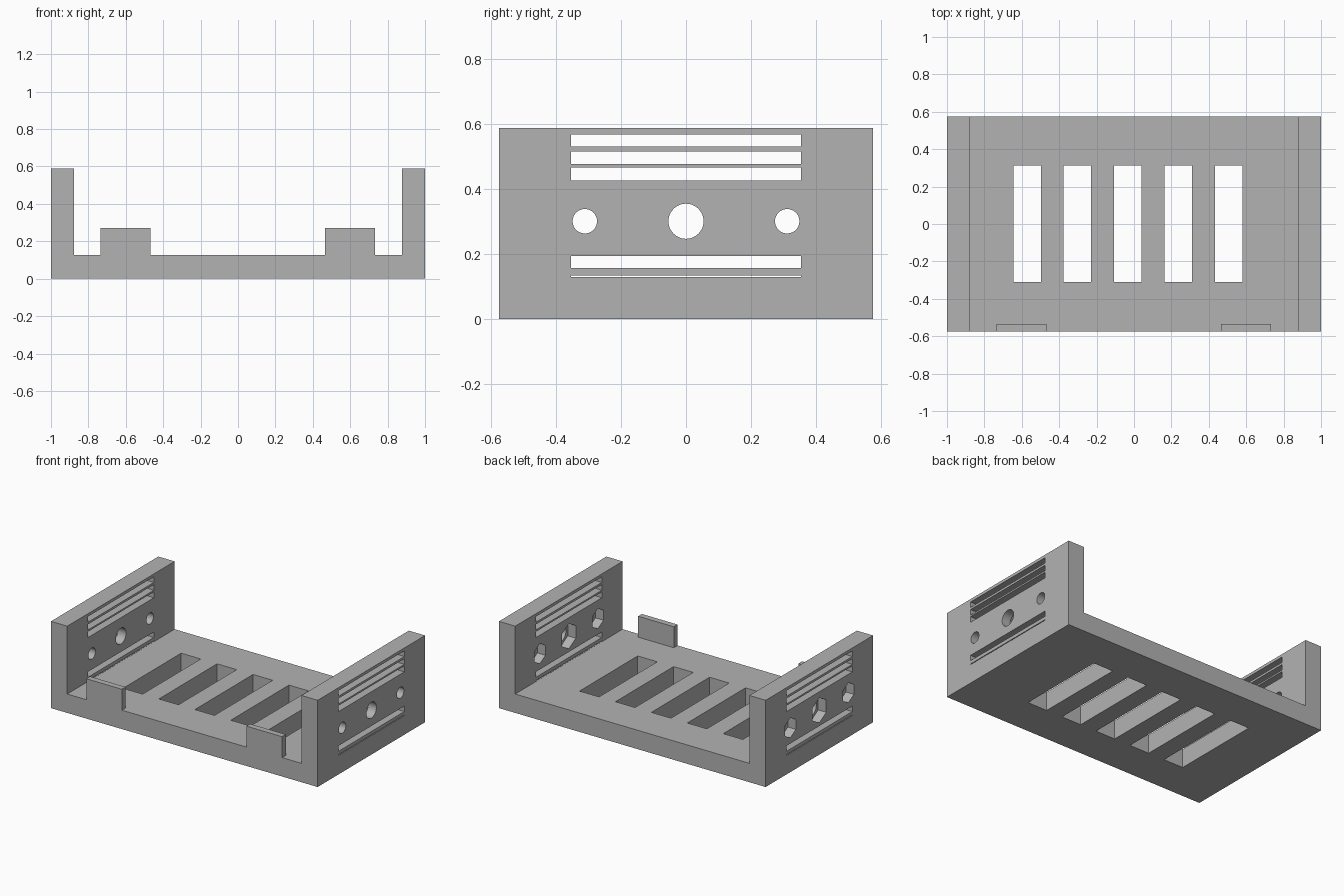
import bpy, bmesh
from math import pi
from mathutils import Matrix, Vector

cube = bpy.data.objects.get("Cube")
if cube:
    bpy.data.objects.remove(cube, do_unlink=True)

grey = bpy.data.materials.new("plain grey")
grey.use_nodes = True
colour = (0.45, 0.45, 0.45, 1)
grey.diffuse_color = colour
grey.node_tree.nodes["Principled BSDF"].inputs["Base Color"].default_value = colour

HALF_Y, FLOOR, TOP, INNER = 0.575, 0.128, 0.588, 0.878
WALL = 1 - INNER


def finish(bm, name):
    bmesh.ops.recalc_face_normals(bm, faces=bm.faces)
    mesh = bpy.data.meshes.new(name)
    bm.to_mesh(mesh)
    bm.free()
    mesh.materials.append(grey)
    obj = bpy.data.objects.new(name, mesh)
    bpy.context.collection.objects.link(obj)
    return obj


def box(name, low, high):
    low, high = Vector(low), Vector(high)
    bm = bmesh.new()
    bmesh.ops.create_cube(bm, size=1, matrix=Matrix.Translation((low + high) / 2)
                          @ Matrix.Diagonal((high - low).to_4d()))
    return finish(bm, name)


def rod(name, x0, x1, y, z, radius, sides, spin=0):
    """Prism lying along x."""
    bm = bmesh.new()
    place = (Matrix.Translation(((x0 + x1) / 2, y, z))
             @ Matrix.Rotation(spin, 4, 'X') @ Matrix.Rotation(pi / 2, 4, 'Y'))
    bmesh.ops.create_cone(bm, cap_ends=True, segments=sides, radius1=radius,
                          radius2=radius, depth=x1 - x0, matrix=place)
    # put one corner straight up for the nut pockets
    if sides == 6:
        top = max(v.co.z for v in bm.verts) - z
        if top < radius * 0.95:
            bmesh.ops.rotate(bm, verts=bm.verts, cent=(0, y, z),
                             matrix=Matrix.Rotation(pi / 6, 3, 'X'))
    return finish(bm, name)


# U-shaped tray: one profile drawn along y
profile = [(-1, 0), (1, 0), (1, TOP), (INNER, TOP), (INNER, FLOOR),
           (-INNER, FLOOR), (-INNER, TOP), (-1, TOP)]
bm = bmesh.new()
end = bm.faces.new([bm.verts.new((x, -HALF_Y, z)) for x, z in profile])
grown = bmesh.ops.extrude_face_region(bm, geom=[end])["geom"]
bmesh.ops.translate(bm, vec=(0, 2 * HALF_Y, 0),
                    verts=[g for g in grown if isinstance(g, bmesh.types.BMVert)])
tray = finish(bm, "tray")

cutters = []

# Floor slots
for i in range(5):
    x = -0.572 + 0.2695 * i
    cutters.append(box("floor_slot", (x - 0.0735, -0.31, -0.1), (x + 0.0735, 0.313, 0.3)))

# Each wall: vent slots, round holes, hexagonal pockets on the -x face
for start in (-1, INNER):
    x0, x1 = start - 0.03, start + WALL + 0.03
    for low, high in ((0.53, 0.568), (0.477, 0.515), (0.426, 0.466),
                      (0.157, 0.194), (0.129, 0.134)):
        cutters.append(box("vent_slot", (x0, -0.353, low), (x1, 0.353, high)))
    for y, hole, pocket in ((-0.311, 0.0375, 0.068), (0, 0.054, 0.085), (0.311, 0.0375, 0.068)):
        cutters.append(rod("bolt_hole", x0, x1, y, 0.301, hole, 48))
        cutters.append(rod("nut_pocket", x0, start + 0.06, y, 0.301, pocket, 6))

for cutter in cutters:
    cutter.hide_render = True
    cut = tray.modifiers.new(cutter.name, 'BOOLEAN')
    cut.operation = 'DIFFERENCE'
    cut.solver = 'EXACT'
    cut.object = cutter

# Apply the cuts and discard the cutters
bpy.context.view_layer.update()
graph = bpy.context.evaluated_depsgraph_get()
result = bpy.data.meshes.new_from_object(tray.evaluated_get(graph))
tray.modifiers.clear()
tray.data = result
for cutter in cutters:
    bpy.data.objects.remove(cutter, do_unlink=True)

# Front stop tabs
for name, x0, x1 in (("right_tab", -0.735, -0.468), ("left_tab", 0.466, 0.733)):
    box(name, (x0, -HALF_Y, FLOOR), (x1, -HALF_Y + 0.04, 0.27))
